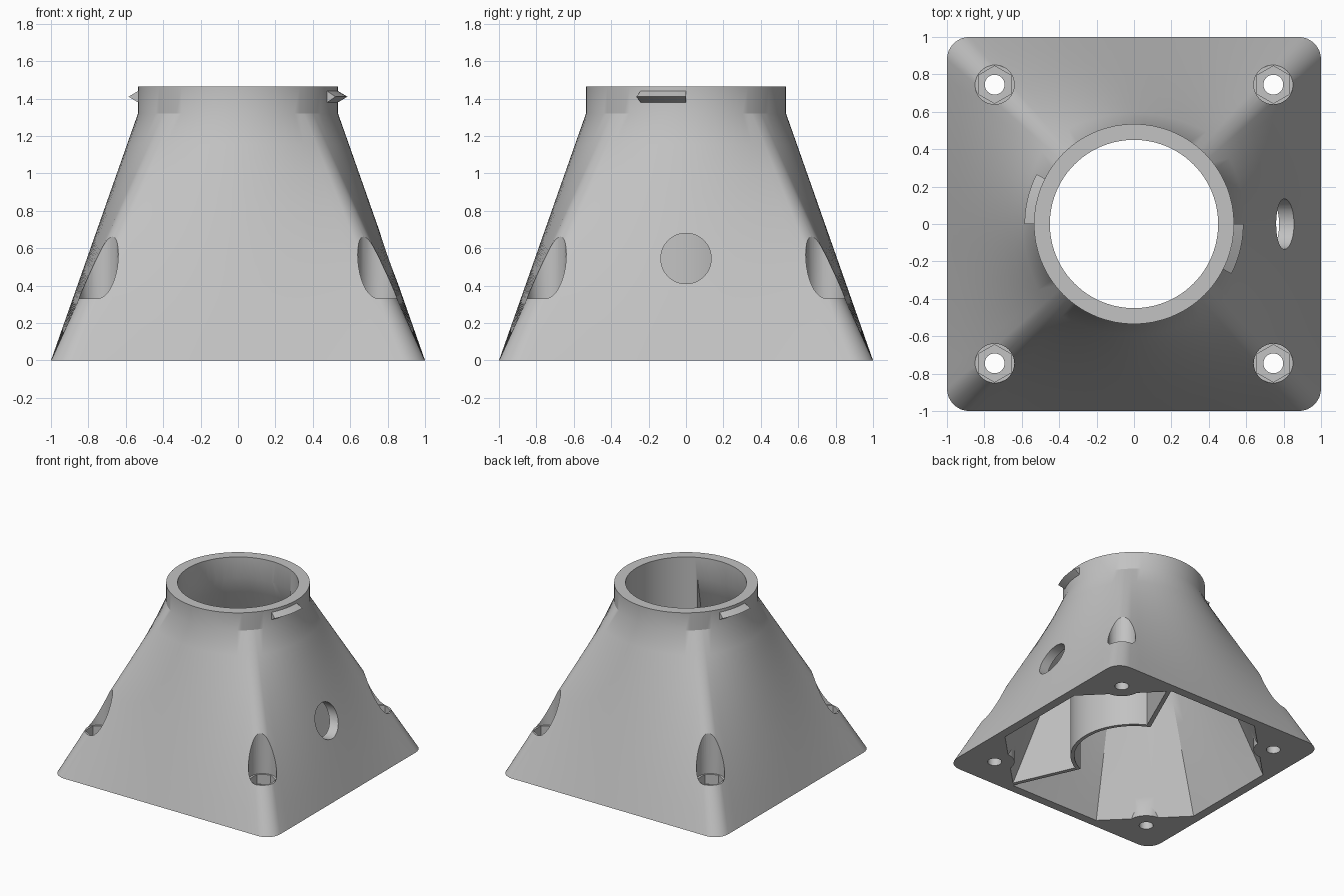
import bpy
import bmesh
from math import sin, cos, atan2, radians, pi

old = bpy.data.objects.get("Cube")
if old:
    bpy.data.objects.remove(old, do_unlink=True)

grey = bpy.data.materials.new("plain grey")
grey.use_nodes = True
shade = (0.54, 0.54, 0.54, 1)
grey.diffuse_color = shade
grey.node_tree.nodes["Principled BSDF"].inputs["Base Color"].default_value = shade

HEIGHT, NECK_Z = 1.465, 1.32
NECK_R, BORE_R = 0.535, 0.45
BOLT = 0.745


def add_object(name, bm):
    bmesh.ops.recalc_face_normals(bm, faces=bm.faces)
    mesh = bpy.data.meshes.new(name)
    bm.to_mesh(mesh)
    bm.free()
    mesh.materials.append(grey)
    obj = bpy.data.objects.new(name, mesh)
    bpy.context.collection.objects.link(obj)
    return obj


def arc(r, start, end, n, cx=0, cy=0):
    """Points on an arc, angles in degrees, both ends included."""
    angles = [radians(start + (end - start) * i / n) for i in range(n + 1)]
    return [(cx + r * cos(a), cy + r * sin(a)) for a in angles]


def circle(r, n=96, cx=0, cy=0, turn=0):
    return arc(r, turn, turn + 360, n, cx, cy)[:-1]


def subdivide(points, step=0.1):
    """Split the long sides of a closed outline."""
    out = []
    for (x0, y0), (x1, y1) in zip(points, points[1:] + points[:1]):
        n = max(1, round(max(abs(x1 - x0), abs(y1 - y0)) / step))
        out += [(x0 + (x1 - x0) * i / n, y0 + (y1 - y0) * i / n) for i in range(n)]
    return out


def skin(name, rings):
    """Closed solid through matching rings of 3D points."""
    bm = bmesh.new()
    rows = [[bm.verts.new(p) for p in ring] for ring in rings]
    for p, q in zip(rows, rows[1:]):
        for j in range(len(p)):
            k = (j + 1) % len(p)
            bm.faces.new((p[j], p[k], q[k], q[j]))
    bm.faces.new(rows[0][::-1])
    bm.faces.new(rows[-1])
    return add_object(name, bm)


def blend(outline, r, z0, z1, rows=8):
    """Rings going straight from an outline to a circle of radius r."""
    rings = []
    for i in range(rows + 1):
        t = i / rows
        ring = []
        for x, y in outline:
            a = atan2(y, x)
            ring.append((x + (r * cos(a) - x) * t, y + (r * sin(a) - y) * t,
                         z0 + (z1 - z0) * t))
        rings.append(ring)
    return rings


def prism(name, points, z0, z1):
    return skin(name, [[(x, y, z) for x, y in points] for z in (z0, z1)])


def cut(target, tool):
    """Subtract the tool and discard it."""
    mod = target.modifiers.new("cut", "BOOLEAN")
    mod.operation, mod.solver, mod.object = "DIFFERENCE", "EXACT", tool
    bpy.context.view_layer.update()
    graph = bpy.context.evaluated_depsgraph_get()
    mesh = bpy.data.meshes.new_from_object(target.evaluated_get(graph))
    target.modifiers.clear()
    target.data = mesh
    bpy.data.objects.remove(tool, do_unlink=True)


def smooth(obj):
    bpy.ops.object.select_all(action="DESELECT")
    bpy.context.view_layer.objects.active = obj
    obj.select_set(True)
    bpy.ops.object.shade_smooth_by_angle(angle=radians(28))


corners = [(sx * BOLT, sy * BOLT) for sx in (1, -1) for sy in (1, -1)]

# Outer shell: rounded square foot blending to a round neck, then a collar
foot = []
for k, (sx, sy) in enumerate([(1, 1), (-1, 1), (-1, -1), (1, -1)]):
    foot += arc(0.12, 90 * k, 90 * k + 90, 8, sx * 0.88, sy * 0.88)
shell = blend(subdivide(foot), NECK_R, 0, NECK_Z)
shell.append([(x, y, HEIGHT) for x, y, z in shell[-1]])
body = skin("housing", shell)

# Hollow inside, with the bolt bosses left standing
opening = []
for k in range(4):
    c, s = round(cos(k * pi / 2)), round(sin(k * pi / 2))
    opening += [(x * c - y * s, x * s + y * c) for x, y in ((0.935, 0.41), (0.41, 0.935))]
cavity = skin("cavity_cutter", blend(subdivide(opening), 0.44, -0.02, NECK_Z))
for cx, cy in corners:
    cut(cavity, prism("boss", circle(0.15, 40, cx, cy), -0.2, 1))

# Inner baffle: part cylinder with a radial wing at each end
SPAN = 66
baffle = arc(0.44, -SPAN, SPAN, 40)
for side in (1, -1):
    a = radians(side * SPAN)
    wing = [(1.3 * cos(a), 1.3 * sin(a)),
            (1.3 * cos(a) + 0.03, 1.3 * sin(a) - side * 0.012)]
    if side == 1:
        baffle += wing + arc(0.478, SPAN - 4, 4 - SPAN, 40)
    else:
        baffle += wing[::-1]
cut(cavity, prism("baffle", baffle, -0.2, 1.6))
cut(body, cavity)

# Central bore
cut(body, prism("bore_cutter", circle(BORE_R), -0.2, 1.7))

# Corner bolt holes: round access pocket, hexagon nut seat, through hole
for cx, cy in corners:
    cut(body, prism("pocket_cutter", circle(0.105, 40, cx, cy), 0.33, 1.2))
    cut(body, prism("nut_cutter", circle(0.1, 6, cx, cy, 30), 0.25, 0.4))
    cut(body, prism("bolt_cutter", circle(0.053, 32, cx, cy), -0.2, 0.4))

# Round cable hole in the left wall
hole = prism("cable_cutter", circle(0.135, 48), 0.56, 1.2)
hole.rotation_euler = (0, pi / 2, 0)
hole.location.z = 0.545
cut(body, hole)
smooth(body)

# Bayonet lugs on the collar, wedge-shaped in section
profile = [(0.52, 1.38), (0.535, 1.38), (0.585, 1.41), (0.535, 1.44), (0.52, 1.44)]
for name, start in (("left_lug", -27), ("right_lug", 153)):
    turns = [radians(start + 27 * i / 12) for i in range(13)]
    smooth(skin(name, [[(r * cos(a), r * sin(a), z) for r, z in profile] for a in turns]))
